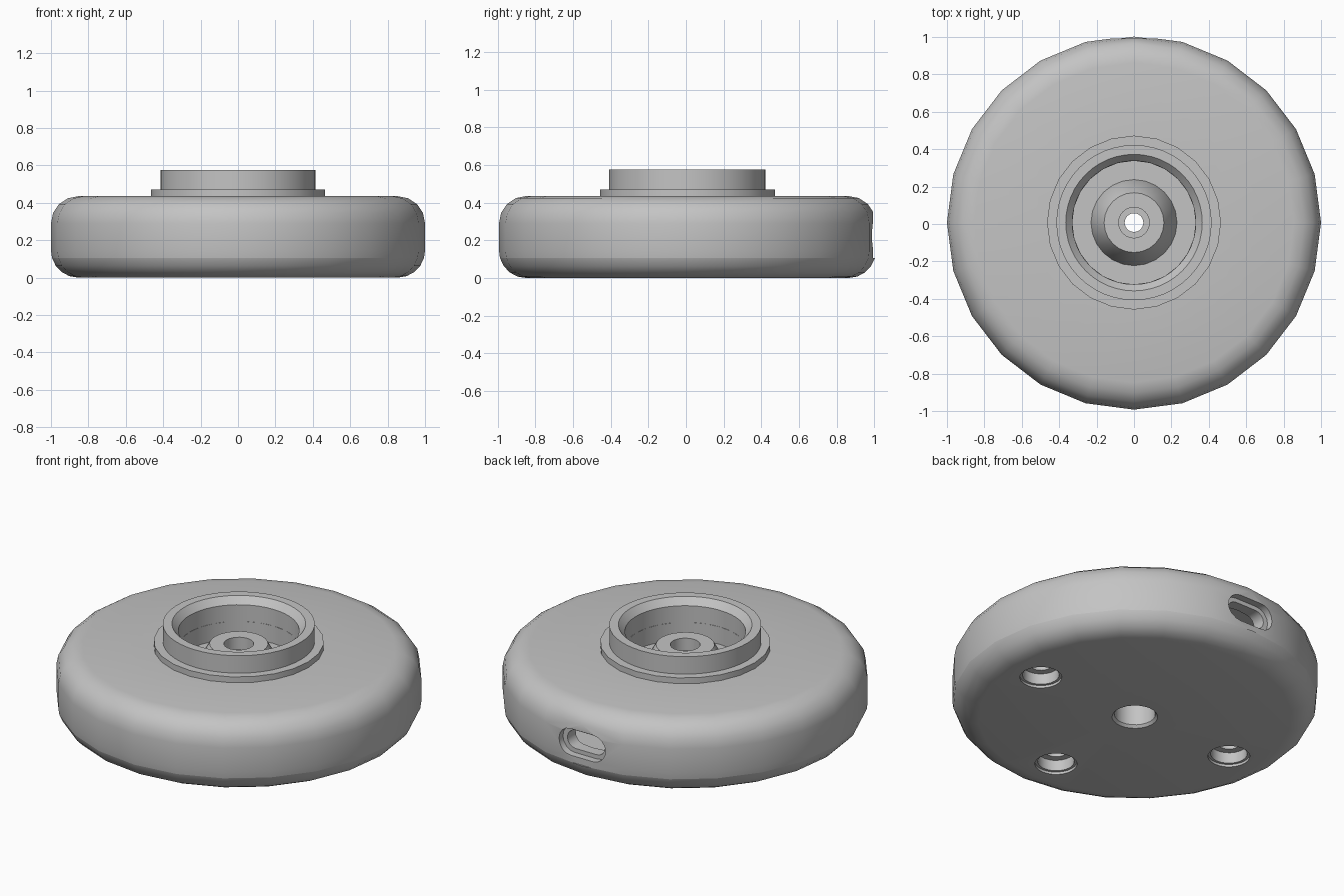
import bpy, bmesh
from math import pi, sin, cos

cube = bpy.data.objects.get("Cube")
if cube:
    bpy.data.objects.remove(cube, do_unlink=True)

CY = 0.0075          # axis of the round body
R, H, ROUND, SEAM = 1.0, 0.435, 0.145, 0.105

grey = bpy.data.materials.new("light_grey")
grey.use_nodes = True
colour = (0.55, 0.55, 0.55, 1)
grey.diffuse_color = colour
grey.node_tree.nodes["Principled BSDF"].inputs["Base Color"].default_value = colour


def finish(name, bm):
    bmesh.ops.recalc_face_normals(bm, faces=bm.faces)
    mesh = bpy.data.meshes.new(name)
    bm.to_mesh(mesh)
    bm.free()
    mesh.materials.append(grey)
    obj = bpy.data.objects.new(name, mesh)
    bpy.context.collection.objects.link(obj)
    return obj


def lathe(name, profile, sides=24, x=0, y=CY):
    """Revolve a closed (radius, z) outline; it must not touch the axis."""
    bm = bmesh.new()
    rings = []
    for i in range(sides):
        a = 2 * pi * i / sides
        rings.append([bm.verts.new((x + r * cos(a), y + r * sin(a), z)) for r, z in profile])
    n = len(profile)
    for i in range(sides):
        p, q = rings[i], rings[(i + 1) % sides]
        for j in range(n):
            k = (j + 1) % n
            bm.faces.new((p[j], q[j], q[k], p[k]))
    return finish(name, bm)


def prism(name, outline, direction):
    """Extrude a closed outline of 3D points along a direction."""
    bm = bmesh.new()
    face = bm.faces.new([bm.verts.new(p) for p in outline])
    new = bmesh.ops.extrude_face_region(bm, geom=[face])["geom"]
    bmesh.ops.translate(bm, vec=direction, verts=[v for v in new if isinstance(v, bmesh.types.BMVert)])
    return finish(name, bm)


def disc_cutter(x, y, r, z0, z1):
    pts = [(x + r * cos(2 * pi * i / 24), y + r * sin(2 * pi * i / 24), z0) for i in range(24)]
    return prism("hole_cutter", pts, (0, 0, z1 - z0))


def slot_cutter(width, height, y0, z):
    r, half = height / 2, (width - height) / 2
    pts = []
    for side in (1, -1):
        for i in range(9):
            a = -pi / 2 + pi * i / 8
            pts.append((side * (half + r * cos(a)), y0, z + side * r * sin(a)))
    return prism("slot_cutter", pts, (0, 1.3 - y0, 0))


def activate(obj):
    bpy.ops.object.select_all(action="DESELECT")
    obj.select_set(True)
    bpy.context.view_layer.objects.active = obj


def cut(obj, cutters):
    activate(obj)
    for c in cutters:
        c.hide_render = True
        mod = obj.modifiers.new("cut", "BOOLEAN")
        mod.operation, mod.solver, mod.object = "DIFFERENCE", "EXACT", c
        bpy.ops.object.modifier_apply(modifier=mod.name)
        bpy.data.objects.remove(c, do_unlink=True)


def flat_cutter():
    """Block that planes a flat onto the back of the rim."""
    y = CY + 0.985
    return prism("flat_cutter", [(-1, y, -1), (1, y, -1), (1, y, 1), (-1, y, 1)], (0, 0.5, 0))


def corner(top, a0, a1, steps=4):
    """Rounded rim corner from angle a0 to a1."""
    cz = H - ROUND if top else ROUND
    angles = [a0 + (a1 - a0) * i / steps for i in range(steps + 1)]
    return [(R - ROUND + ROUND * cos(a), cz + ROUND * sin(a)) for a in angles]


# Rim angle at which the lower rounding meets the seam
seam_r = R - ROUND + (ROUND ** 2 - (ROUND - SEAM) ** 2) ** 0.5
lower = corner(False, -pi / 2, -0.28)

# Base plate with a chamfered centre bore and three counterbored screw holes
base = lathe("base_plate", [(0.125, 0)] + lower + [(seam_r, SEAM), (0.112, SEAM), (0.112, 0.015)])
holes = []
for x, y in ((0.67, 0), (-0.67, 0), (0, -0.67)):
    holes += [disc_cutter(x, y + CY, 0.115, -0.1, 0.015),
              disc_cutter(x, y + CY, 0.1, -0.1, 0.08),
              disc_cutter(x, y + CY, 0.06, -0.1, 0.2)]
cut(base, holes)

# Hollow upper shell around a solid core
shell = lathe("upper_shell",
              [(seam_r, SEAM), (R, ROUND)] + corner(True, 0, pi / 2)
              + [(0.33, H), (0.33, 0.33), (0.112, 0.33), (0.112, SEAM), (0.44, SEAM),
                 (0.44, 0.36), (0.88, 0.36), (0.88, SEAM)])
cut(shell, [flat_cutter(), slot_cutter(0.31, 0.16, 0.95, 0.225), slot_cutter(0.25, 0.11, 0.7, 0.225)])

# Raised collar: wide thin flange and a tall ring with a chamfered mouth
flange = lathe("collar_flange", [(0.34, H), (0.465, H), (0.465, 0.47), (0.34, 0.47)])
ring = lathe("collar_ring", [(0.33, 0.33), (0.415, 0.4), (0.415, 0.575), (0.365, 0.575), (0.33, 0.535)], 48)

# Conical hub with a stepped bore
hub = lathe("centre_hub", [(0.05, 0.28), (0.23, 0.28), (0.23, 0.335), (0.16, 0.455),
                           (0.082, 0.455), (0.082, 0.38), (0.05, 0.38)])

for obj in (base, shell, flange, ring, hub):
    activate(obj)
    bpy.ops.object.shade_smooth_by_angle(angle=0.6)
